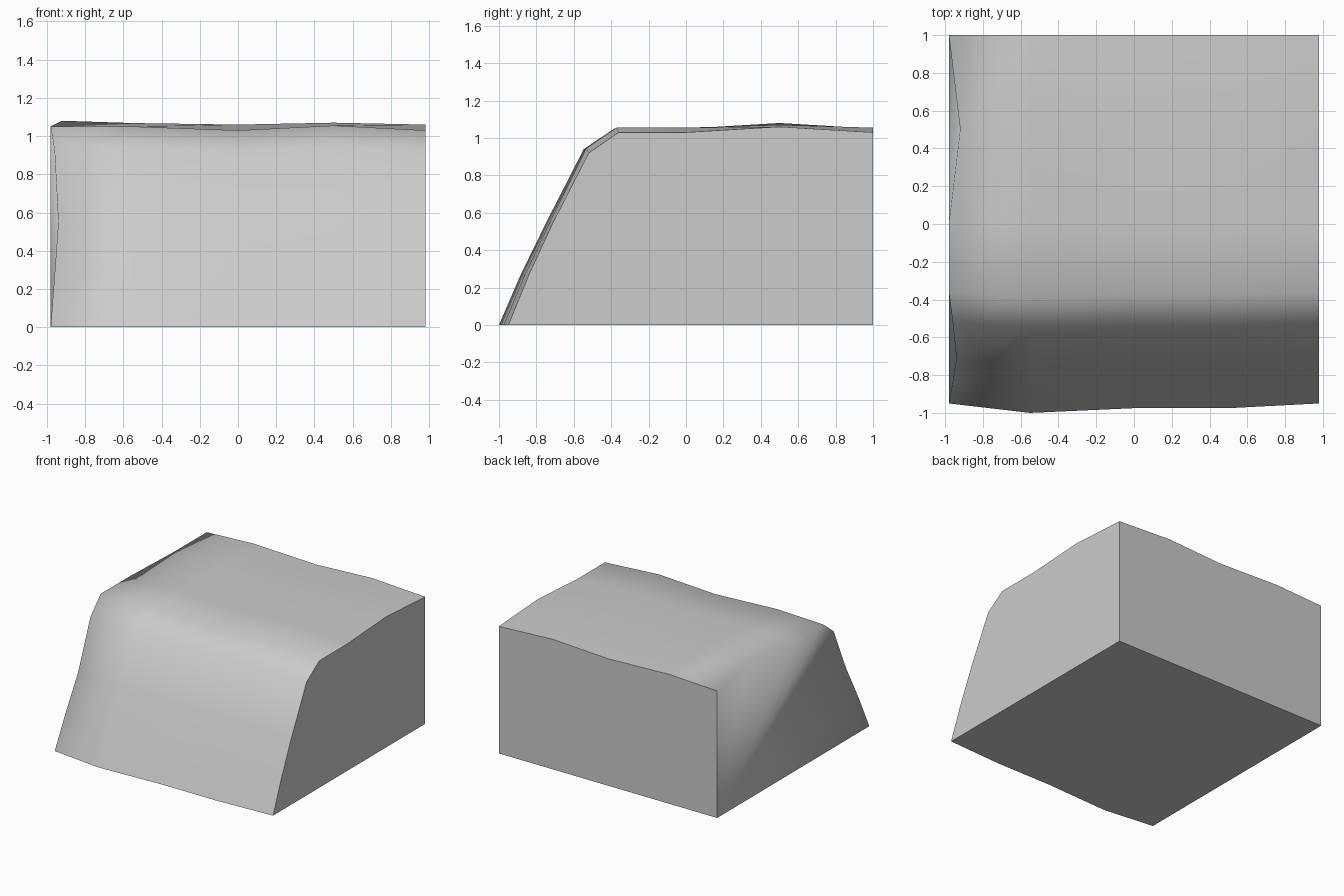
import bpy
import bmesh

cube = bpy.data.objects.get("Cube")
if cube:
    bpy.data.objects.remove(cube, do_unlink=True)

# Single rock colour
rock = bpy.data.materials.new("rock_grey")
rock.use_nodes = True
colour = (0.6, 0.6, 0.6, 1)
rock.diffuse_color = colour
rock.node_tree.nodes["Principled BSDF"].inputs["Base Color"].default_value = colour

# Side profile (y, z), from the foot of the slope to the back of the top
profile = [(-0.95, 0), (-0.84, 0.27), (-0.71, 0.55), (-0.52, 0.92),
           (-0.36, 1.03), (0, 1.03), (0.5, 1.06), (1, 1.03)]
# Columns across: x, bulge of the slope, lift of the top
columns = [(-0.98, 0, 0), (-0.55, 0.05, 0.02), (0, 0.025, 0.0),
           (0.5, 0.025, 0.025), (0.98, 0, 0)]
# Worn right rim: inset and lift for each profile point
rim = [(0, 0), (0.02, 0), (0.04, 0), (0.02, 0.01),
       (0, 0.02), (0, 0.02), (0.06, 0.02), (0, 0)]

bm = bmesh.new()
grid = []
for c, (x, bulge, lift) in enumerate(columns):
    line = []
    for (y, z), (inset, raise_) in zip(profile, rim):
        px, py, pz = x, y, z
        if y < -0.3:
            py -= bulge * (1 - 0.5 * z)
        if z > 0.9:
            pz += lift * (0.4 if y == 0.5 else 1)
        if c == 0:
            px += inset
            pz += raise_
        line.append(bm.verts.new((px, py, pz)))
    grid.append(line)


def face(verts, smooth):
    f = bm.faces.new(verts)
    f.smooth = smooth


# Rounded slope and top
for a, b in zip(grid, grid[1:]):
    for j in range(len(profile) - 1):
        face((a[j], b[j], b[j + 1], a[j + 1]), True)

# Soft right wall, fanned from its lower back corner
back_foot = [bm.verts.new((x, 1, 0)) for x in (columns[0][0], columns[-1][0])]
for lower, upper in zip(grid[0], grid[0][1:]):
    face((back_foot[0], lower, upper), True)

# Flat cut left side, back and base
face([back_foot[1]] + grid[-1][::-1], False)
face(back_foot + [line[-1] for line in reversed(grid)], False)
face(back_foot[::-1] + [line[0] for line in grid], False)
bmesh.ops.recalc_face_normals(bm, faces=bm.faces)

mesh = bpy.data.meshes.new("cliff_block")
bm.to_mesh(mesh)
bm.free()
mesh.materials.append(rock)
block = bpy.data.objects.new("cliff_block", mesh)
bpy.context.collection.objects.link(block)
